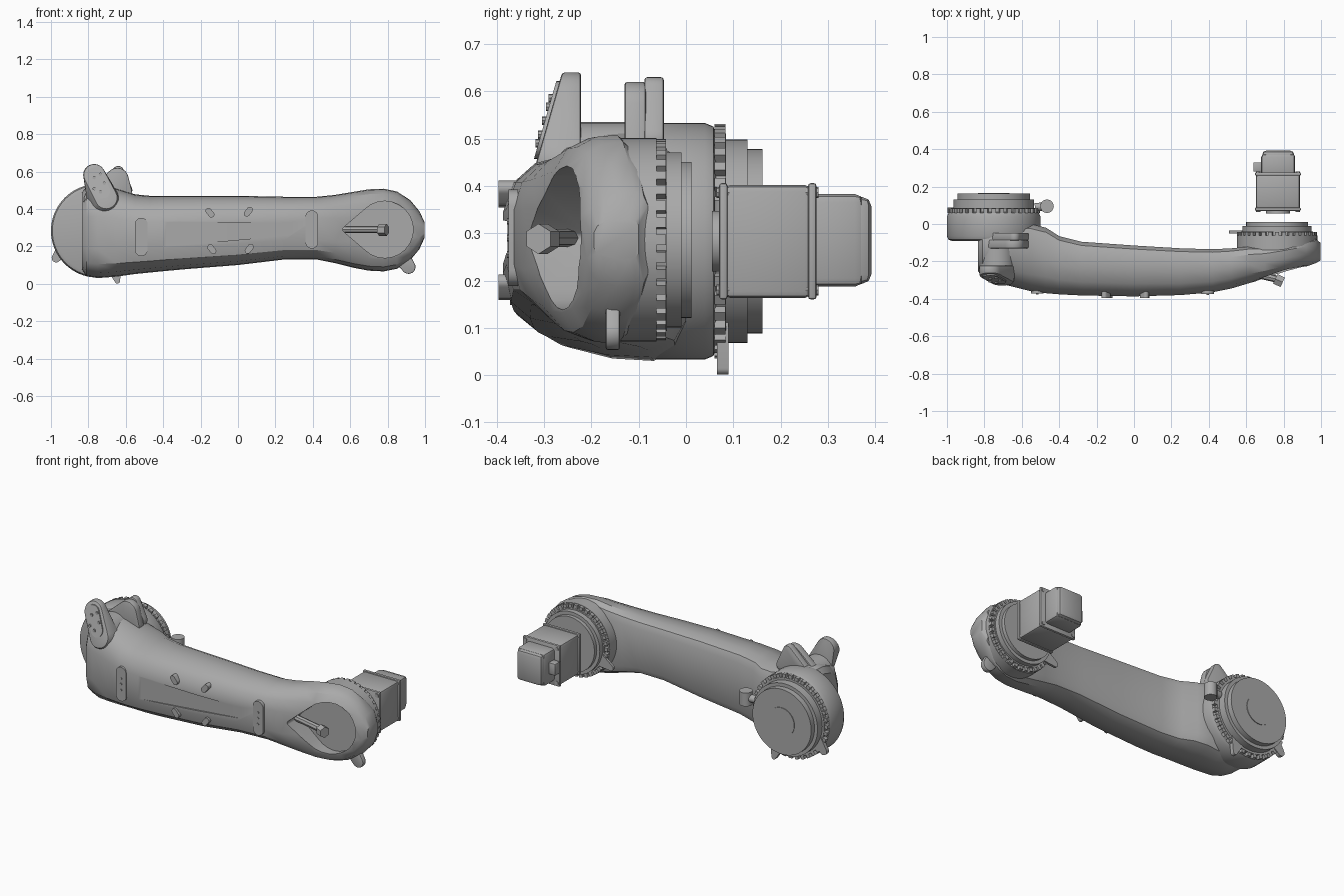
import bpy, bmesh, math
from mathutils import Vector, Matrix

old = bpy.data.objects.get("Cube")
if old:
    bpy.data.objects.remove(old, do_unlink=True)

GREY = (0.4, 0.4, 0.4, 1)
grey = bpy.data.materials.new("cast grey")
grey.use_nodes = True
grey.diffuse_color = GREY
next(n for n in grey.node_tree.nodes if n.type == 'BSDF_PRINCIPLED').inputs["Base Color"].default_value = GREY


def select(ob):
    bpy.ops.object.select_all(action='DESELECT')
    ob.select_set(True)
    bpy.context.view_layer.objects.active = ob


def finish(name, bm, bevel=0):
    """Turn a bmesh into a shaded, coloured object."""
    bmesh.ops.recalc_face_normals(bm, faces=bm.faces[:])
    me = bpy.data.meshes.new(name)
    bm.to_mesh(me)
    bm.free()
    me.materials.append(grey)
    ob = bpy.data.objects.new(name, me)
    bpy.context.collection.objects.link(ob)
    select(ob)
    if bevel:
        mod = ob.modifiers.new("Bevel", 'BEVEL')
        mod.width, mod.segments, mod.limit_method = bevel, 2, 'ANGLE'
        bpy.ops.object.modifier_apply(modifier=mod.name)
    bpy.ops.object.shade_smooth_by_angle(angle=math.radians(32))
    return ob


def hull(name, discs, bevel=0, sides=24):
    """Convex skin round discs (x, y, z, radius, lean) that face along y."""
    bm = bmesh.new()
    for x, y, z, r, lean in discs:
        for i in range(sides):
            a = math.tau * i / sides
            dz = r * math.sin(a)
            bm.verts.new((x + r * math.cos(a), y + lean * dz, z + dz))
    bmesh.ops.convex_hull(bm, input=bm.verts[:])
    loose = [v for v in bm.verts if not v.link_faces]
    bmesh.ops.delete(bm, geom=loose, context='VERTS')
    bmesh.ops.dissolve_limit(bm, angle_limit=0.01, verts=bm.verts[:], edges=bm.edges[:])
    return finish(name, bm, bevel)


def lug(name, circles, y0, y1, bevel=0):
    """Flat plate wrapped round circles (x, z, radius)."""
    return hull(name, [(x, y, z, r, 0) for x, z, r in circles for y in (y0, y1)], bevel)


def drum(name, x, z, r, y0, y1, bevel=0, sides=64):
    return hull(name, [(x, y, z, r, 0) for y in (y0, y1)], bevel, sides)


def box(name, lo, hi, bevel=0):
    lo, hi = Vector(lo), Vector(hi)
    bm = bmesh.new()
    bmesh.ops.create_cube(bm, size=1, matrix=Matrix.Translation((lo + hi) / 2) @ Matrix.Diagonal((*(hi - lo), 1)))
    return finish(name, bm, bevel)


def rod(name, p, q, r, sides=16):
    p, q = Vector(p), Vector(q)
    bm = bmesh.new()
    m = Matrix.Translation((p + q) / 2) @ (q - p).to_track_quat('Z', 'Y').to_matrix().to_4x4()
    bmesh.ops.create_cone(bm, cap_ends=True, segments=sides, radius1=r, radius2=r, depth=(q - p).length, matrix=m)
    return finish(name, bm)


def bolt_ring(name, x, z, r, y0, y1, count):
    bm = bmesh.new()
    for i in range(count):
        m = (Matrix.Translation((x, (y0 + y1) / 2, z)) @ Matrix.Rotation(math.tau * i / count, 4, 'Y')
             @ Matrix.Translation((r, 0, 0)) @ Matrix.Diagonal((0.022, y1 - y0, 0.022, 1)))
        bmesh.ops.create_cube(bm, size=1, matrix=m)
    return finish(name, bm)


def cut(ob, cutter):
    mod = ob.modifiers.new("Cut", 'BOOLEAN')
    mod.operation, mod.solver, mod.object = 'DIFFERENCE', 'EXACT', cutter
    select(ob)
    bpy.ops.object.modifier_apply(modifier=mod.name)
    bpy.data.objects.remove(cutter, do_unlink=True)
    bpy.ops.object.shade_smooth_by_angle(angle=math.radians(32))


# Arm casting: one cross-section (depth, height) lofted along x
SECTION = [(0, .15), (0, .85), (.07, .95), (.22, 1), (.5, .99), (.75, .94), (.92, .83), (1, .66),
           (1, .31), (.94, .15), (.79, .055), (.5, .01), (.22, 0), (.07, .05)]
# stations: x, back y, front y, bottom z, top z
STATIONS = [(-.835, 0, -.25, .075, .49), (-.81, 0, -.285, .04, .52), (-.75, 0, -.31, .03, .533),
            (-.65, 0, -.335, .038, .51), (-.55, 0, -.36, .052, .478), (-.47, -.02, -.37, .06, .47),
            (-.4, -.065, -.376, .067, .47), (-.28, -.095, -.382, .078, .47), (0, -.115, -.387, .1, .47),
            (.25, -.13, -.38, .13, .465), (.42, -.135, -.365, .13, .465), (.52, -.13, -.345, .11, .475),
            (.62, -.12, -.315, .085, .492), (.7, -.12, -.294, .07, .505), (.78, -.11, -.272, .066, .508),
            (.85, -.1, -.25, .08, .493), (.92, -.09, -.228, .125, .448), (.97, -.08, -.21, .185, .388),
            (.997, -.1, -.195, .245, .33)]
bm = bmesh.new()
rings = [[bm.verts.new((x, yb + (yf - yb) * u, zb + (zt - zb) * w)) for u, w in SECTION]
         for x, yb, yf, zb, zt in STATIONS]
n = len(SECTION)
for a, b in zip(rings, rings[1:]):
    for i in range(n):
        bm.faces.new((a[i], a[(i + 1) % n], b[(i + 1) % n], b[i]))
bm.faces.new(rings[0])
bm.faces.new(rings[-1])
arm = finish("arm_casting", bm)
cut(arm, lug("pocket_cutter", [(.785, .29, .152), (.575, .29, .015)], -.21, -.5))
cut(arm, lug("groove_cutter", [(-.38, .265, .065), (.33, .295, .03)], -.377, -.5))

# Large joint at the model's right-hand end
LX, LZ = -.75, .283
drum("large_joint_housing", LX, LZ, .25, -.09, .065, .025)
drum("large_joint_core", LX, LZ, .228, .06, .085)
bolt_ring("large_joint_bolts", LX, LZ, .237, .06, .083, 36)
drum("large_joint_flange", LX, LZ, .215, .08, .13)
drum("large_joint_cap", LX, LZ, .195, .125, .162)
drum("large_joint_hub", LX, LZ, .085, .16, .166)
lug("large_joint_lower_tab", [(-.645, .015, .014), (-.67, .12, .05)], .066, .09)
lug("large_joint_side_tab", [(-.972, .138, .024), (-.92, .2, .04)], .066, .088)
rod("joint_peg", (-.465, .095, .29), (-.465, .095, .37), .036, 20)
rod("joint_peg_stem", (-.53, .09, .33), (-.46, .095, .33), .022)

# Small joint at the other end
SX, SZ = .765, .286
drum("small_joint_housing", SX, SZ, .215, -.14, -.062)
drum("small_joint_core", SX, SZ, .193, -.065, -.04)
bolt_ring("small_joint_bolts", SX, SZ, .202, -.064, -.042, 36)
drum("small_joint_flange", SX, SZ, .185, -.045, -.01)
drum("small_joint_cap", SX, SZ, .165, -.015, .012)
lug("small_joint_lower_tab", [(.912, .09, .037), (.87, .15, .045)], -.17, -.14, .005)
lug("small_joint_side_tab", [(.527, .19, .018), (.6, .22, .04)], -.05, -.035)

# Clevis above the large joint, with a leaning oval plate on the front ear
LEAN = .287


def slope(z):
    return -.262 - (.64 - z) * LEAN


hull("front_ear", [(-.77, -.222, .582, .058, 0), (-.768, slope(.582), .582, .058, LEAN),
                   (-.715, -.222, .43, .09, 0), (-.705, slope(.46), .46, .06, LEAN)], .006)
hull("ear_plate", [(x, slope(z) - d, z, r, LEAN) for d in (-.01, .007)
                   for x, z, r in ((-.767, .58, .042), (-.722, .495, .038))])
for i in range(5):
    a = math.tau * i / 5
    x, z = -.745 + .03 * math.cos(a), .538 + .05 * math.sin(a)
    rod("ear_screw", (x, slope(z), z), (x, slope(z) - .013, z), .009, 8)
lug("clevis_saddle", [(-.73, .44, .095)], -.24, -.08)
lug("rear_ear", [(-.645, .56, .06), (-.63, .48, .065), (-.76, .46, .06)], -.13, -.085, .006)
lug("rear_bar", [(-.64, .6, .03), (-.6, .5, .035), (-.76, .48, .035)], -.088, -.047, .006)

# Pin resting in the teardrop pocket
rod("pin_shaft", (.55, -.245, .29), (.765, -.295, .29), .019, 8)
rod("pin_head", (.755, -.293, .288), (.795, -.312, .288), .032, 6)

# Slotted pads and bolts on the front of the arm
for x, z, y in ((-.517, .25, -.372), (.395, .29, -.375)):
    lug("front_pad", [(x, z + s * .068, .034) for s in (-1, 1)], y + .02, y)
    for s in (-1, 0, 1):
        drum("pad_screw", x, z + s * .035, .007, y, y - .004, sides=8)
for x, z in ((-.15, .38), (.055, .385), (-.14, .185), (.06, .187)):
    lean = math.copysign(.008, x)
    lug("front_bolt", [(x - lean, z - .01, .016), (x + lean, z + .01, .016)], -.35, -.396)

# Drive motor
box("motor_body", (.652, .08, .163), (.887, .265, .402), .014)
for y in (.07, .258):
    box("motor_end_plate", (.647, y, .16), (.892, y + .018, .406), .006)
    for x in (.665, .875):
        for z in (.18, .386):
            rod("motor_screw", (x, y - .005, z), (x, y + .022, z), .012, 8)
drum("motor_pilot", .77, .283, .064, .055, .075, sides=40)
box("motor_rear_housing", (.68, .25, .187), (.862, .375, .383), .018)
box("motor_rear_cap", (.686, .34, .193), (.856, .392, .377), .02)
box("motor_connector", (.638, .28, .25), (.69, .33, .32), .006)
